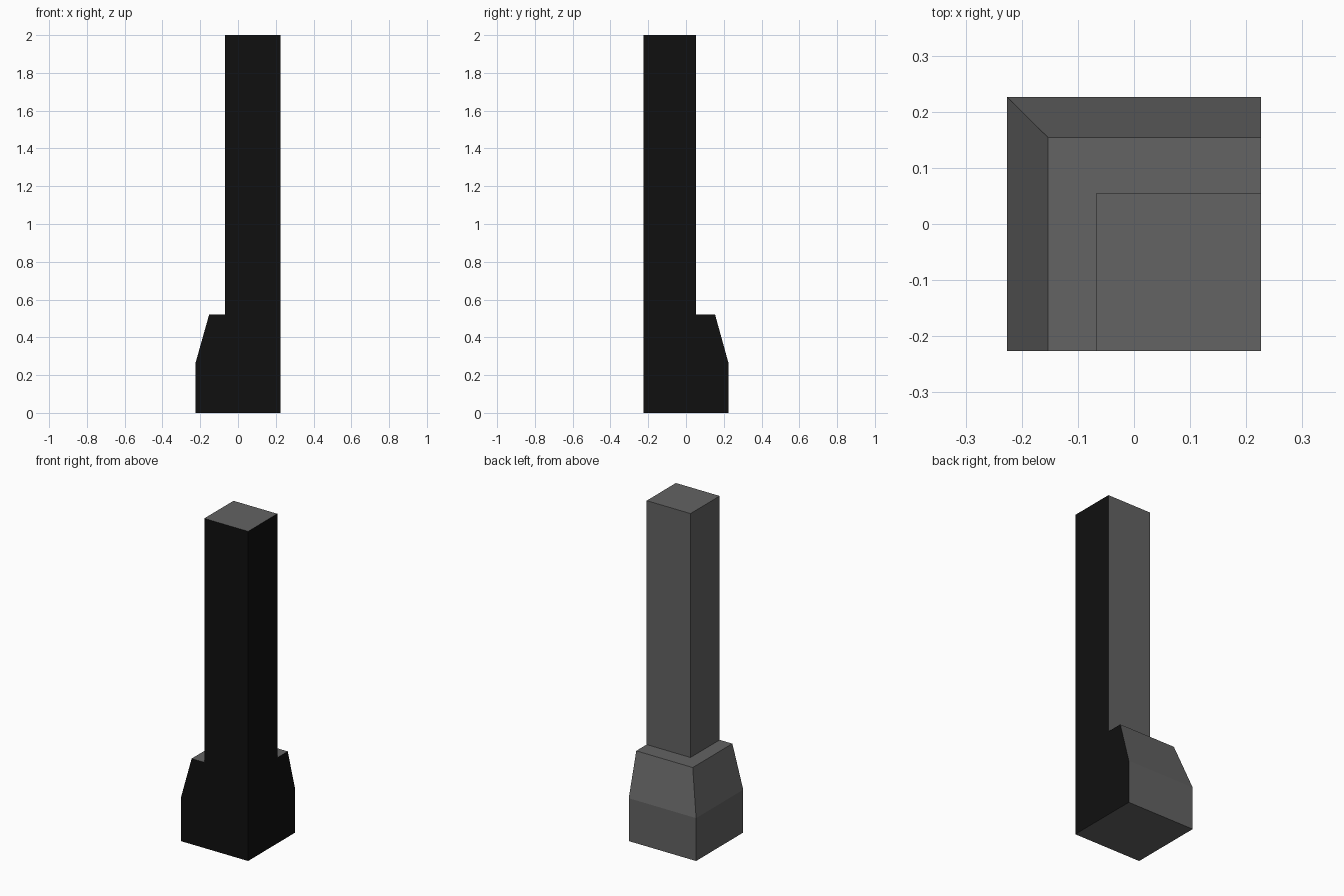
import bpy, bmesh

if "Cube" in bpy.data.objects:
    bpy.data.objects.remove(bpy.data.objects["Cube"])

def material(name, rgb):
    m = bpy.data.materials.new(name)
    m.diffuse_color = (*rgb, 1.0)
    m.use_nodes = True
    m.node_tree.nodes["Principled BSDF"].inputs["Base Color"].default_value = m.diffuse_color
    return m

GREY = material("grey stone", (0.125, 0.125, 0.125))
BLACK = material("black hidden side", (0.005, 0.005, 0.005))

# The front and right sides of the post are flush at these planes
RIGHT, FRONT = 0.226, -0.226

# Levels from the ground up: (left x, back y, height)
LEVELS = [(-0.226, 0.226, 0.0), (-0.226, 0.226, 0.26),   # plinth
          (-0.153, 0.154, 0.52),                         # sloped shoulder
          (-0.068, 0.054, 0.52), (-0.068, 0.054, 2.0)]   # ledge and shaft

bm = bmesh.new()
rings = [[bm.verts.new(p) for p in ((l, FRONT, z), (RIGHT, FRONT, z), (RIGHT, b, z), (l, b, z))]
         for l, b, z in LEVELS]

# Left and back skins, stepping up level by level (ledge included)
for low, high in zip(rings, rings[1:]):
    for i, j in ((2, 3), (3, 0)):
        bm.faces.new((low[i], low[j], high[j], high[i]))

# Bottom and top caps
bm.faces.new(rings[0][::-1])
bm.faces.new(rings[-1])

# Flush front and right sides, each one flat profile
front = [rings[0][0], rings[0][1], rings[-1][1]] + [r[0] for r in rings[:0:-1]]
right = [rings[0][1]] + [r[2] for r in rings] + [rings[-1][1]]
for side in (front, right):
    bm.faces.new(side).material_index = 1

# Unused corner points on the flush edge are removed
bmesh.ops.delete(bm, geom=[v for v in bm.verts if not v.link_faces], context='VERTS')
bmesh.ops.recalc_face_normals(bm, faces=bm.faces)

mesh = bpy.data.meshes.new("corner_post")
bm.to_mesh(mesh)
bm.free()
mesh.materials.append(GREY)
mesh.materials.append(BLACK)
post = bpy.data.objects.new("corner_post", mesh)
bpy.context.collection.objects.link(post)
